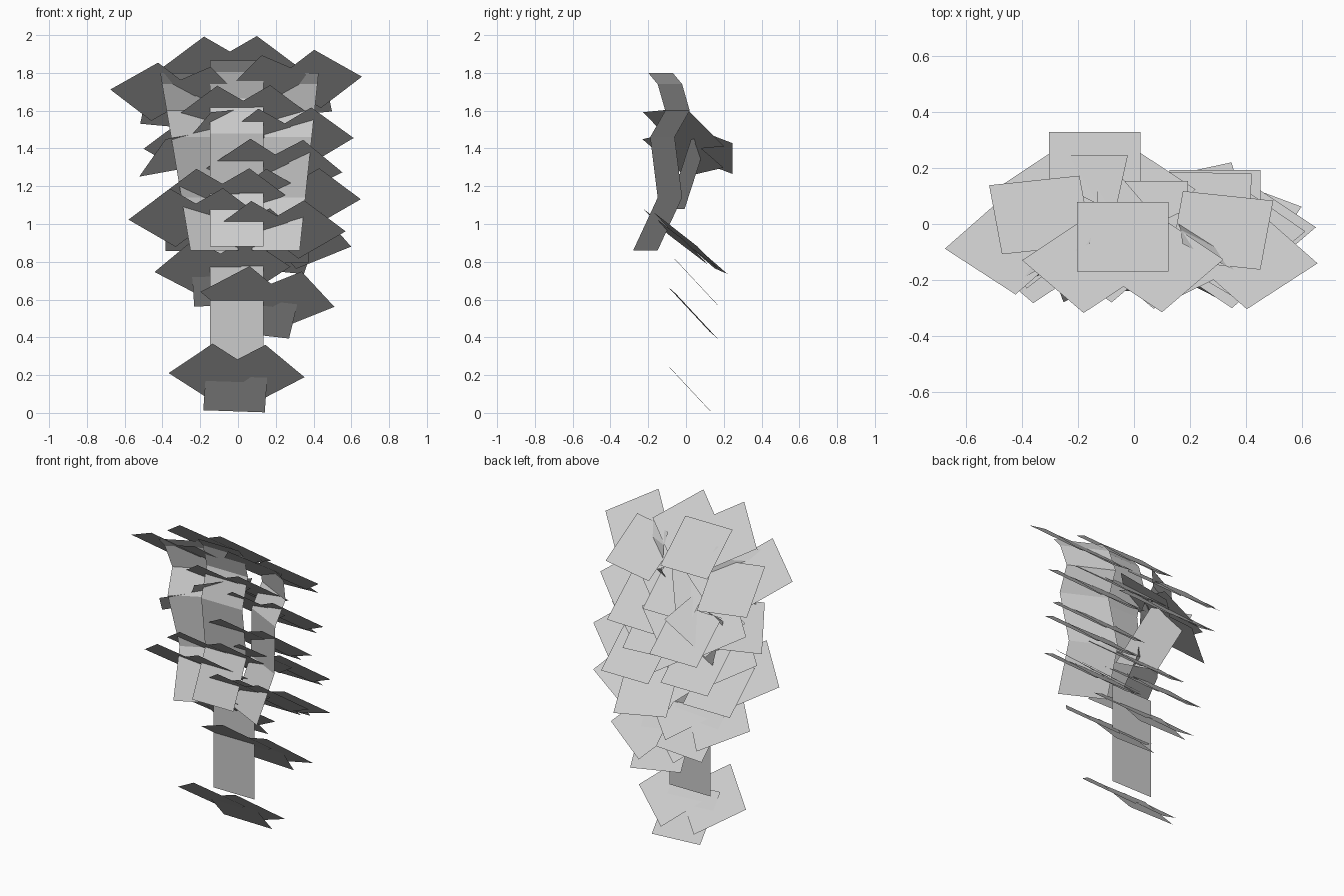
import bpy
from math import radians, cos, sin
from mathutils import Vector, Matrix

if "Cube" in bpy.data.objects:
    bpy.data.objects.remove(bpy.data.objects["Cube"])


def add_mesh(name, verts, faces):
    me = bpy.data.meshes.new(name)
    me.from_pydata([tuple(v) for v in verts], [], faces)
    me.update()
    ob = bpy.data.objects.new(name, me)
    bpy.context.collection.objects.link(ob)
    return ob


# Leaf spray: two splayed square cards and one central card
SIDE = [(-.14, .11), (-.36, -.14), (-.11, -.36), (.11, -.11)]
MID = [(-.163, -.08), (-.163, -.41), (.163, -.41), (.163, -.08)]


def leaf_spray(name, notch, spin=0, tilt=41, roll=0, mid_tilt=0):
    m = (Matrix.Translation(notch) @ Matrix.Rotation(radians(roll), 4, 'Y')
         @ Matrix.Rotation(radians(-tilt), 4, 'X')
         @ Matrix.Rotation(radians(-spin), 4, 'Z'))
    # the central card sits just above the others, or below when it droops
    lift = -.005 if mid_tilt else .012
    droop = (Matrix.Translation((0, .24, lift))
             @ Matrix.Rotation(radians(-mid_tilt), 4, 'X')
             @ Matrix.Translation((0, -.245, 0)))
    verts = [m @ Vector((u, -v, 0)) for u, v in SIDE]
    verts += [m @ Vector((-u, -v, .004)) for u, v in SIDE]
    verts += [m @ droop @ Vector((u, -v, 0)) for u, v in MID]
    return add_mesh(name, verts, [(0, 1, 2, 3), (7, 6, 5, 4), (8, 9, 10, 11)])


# Bent ribbon running through (x, y, z) centre points
def ribbon(name, pts, yaw, width=.285):
    d = Vector((cos(radians(yaw)), sin(radians(yaw)), 0)) * width / 2
    verts = []
    for p in pts:
        verts += [Vector(p) - d, Vector(p) + d]
    faces = [(2 * i, 2 * i + 1, 2 * i + 3, 2 * i + 2) for i in range(len(pts) - 1)]
    return add_mesh(name, verts, faces)


# Stem ribbons share one bent side profile (y, z)
PROFILE = [(-.135, 1.80), (-.085, 1.74), (-.045, 1.60),
           (-.125, 1.46), (-.085, 1.14), (-.215, .86)]
ribbon("centre_stem", [(-.007, y - (.05 if z > 1.5 else .025), z + (.065 if z > 1.5 else .02))
                       for y, z in PROFILE], 0)
ribbon("right_stem", [(.20 + .10 * (z - .86) / .94, y, z) for y, z in PROFILE], -27)
ribbon("left_stem", [(-.125 - .16 * (z - .86) / .94, y, z) for y, z in PROFILE], 27)
ribbon("lower_stem", [(-.007, -.03, .25), (-.007, -.03, .88)], 0)
ribbon("back_branch", [(-.06, -.05, 1.08), (-.22, .07, 1.45)], -20, .25)

# Leaf sprays: notch position and in-plane spin
SPRAYS = [
    ((-.04, -.235, 1.92), 0), ((-.30, -.155, 1.77), -8), ((.28, -.21, 1.835), 8),
    ((.03, -.16, 1.66), 0), ((.25, -.13, 1.54), 1), ((.20, -.18, 1.375), -3),
    ((-.14, .015, 1.49), 0), ((-.08, -.18, 1.22), 0), ((.29, -.12, 1.22), 0),
    ((-.22, -.20, 1.115), 0), ((.21, -.22, 1.05), 0),
]
for i, (pos, spin) in enumerate(SPRAYS):
    leaf_spray("leaf_spray_%02d" % (i + 1), pos, spin)

# Sprays rolled to either side
leaf_spray("leaf_spray_left_tilted", (-.24, -.13, 1.48), 0, 24, -30)
leaf_spray("leaf_spray_right_tilted", (.28, -.12, 1.0), -16, 40, -5)

# Low sprays with drooping central cards
leaf_spray("leaf_spray_low_left", (-.09, -.12, .85), 3, mid_tilt=6)
leaf_spray("leaf_spray_low_right", (.18, -.14, .69), -10, mid_tilt=6)
leaf_spray("leaf_spray_base", (.0, -.16, .29), -3, 41, 0, mid_tilt=6)
